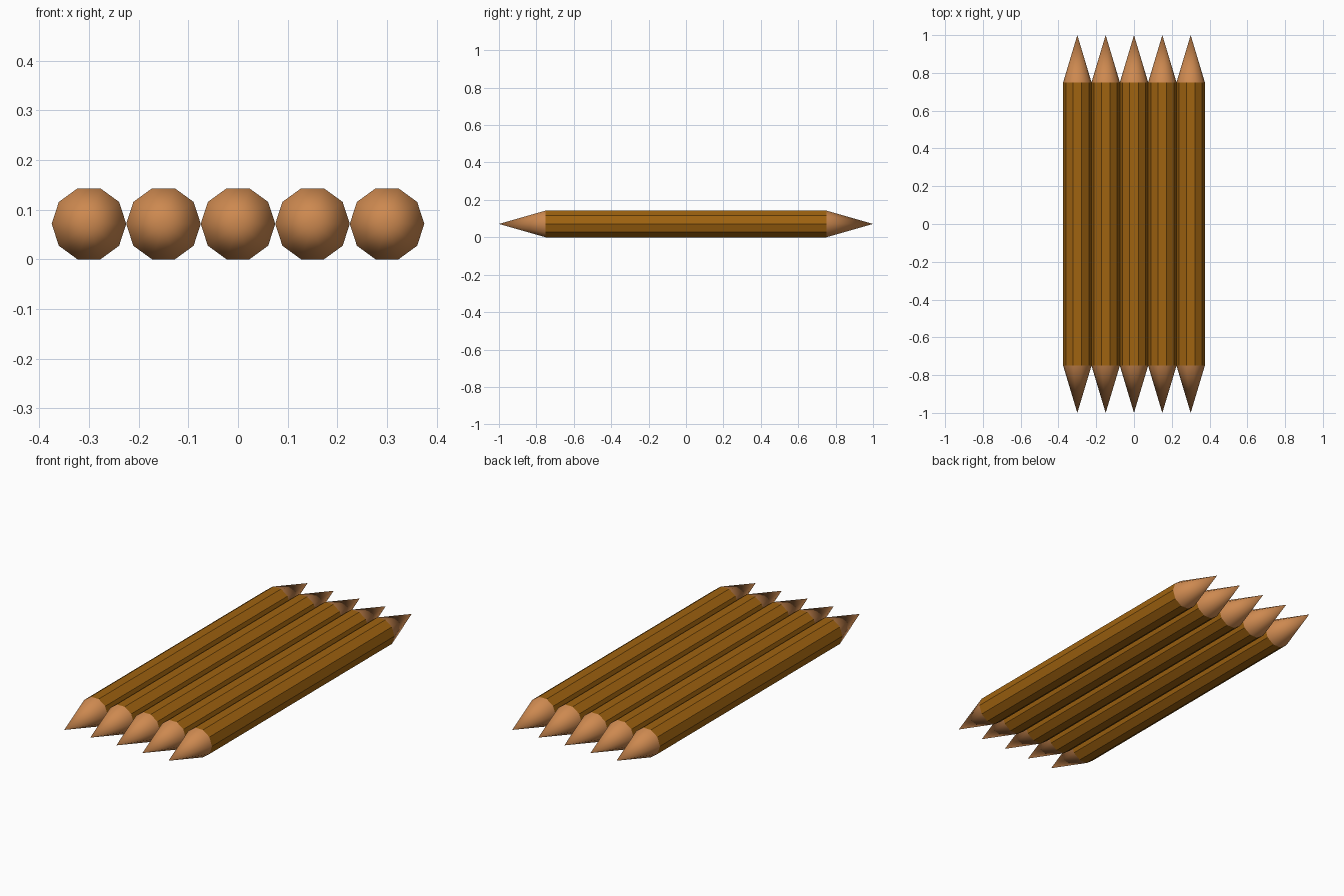
import bpy
import bmesh
from math import pi, cos
from mathutils import Matrix

if "Cube" in bpy.data.objects:
    bpy.data.objects.remove(bpy.data.objects["Cube"])

SIDES = 10
RADIUS = 0.075
SPACING = 0.15
BODY_HALF = 0.75
TIP_LEN = 0.25
AXIS_Z = RADIUS * cos(pi / SIDES)      # lower flat rests on z = 0


def material(name, color):
    mat = bpy.data.materials.new(name)
    mat.diffuse_color = color
    mat.use_nodes = True
    mat.node_tree.nodes["Principled BSDF"].inputs["Base Color"].default_value = mat.diffuse_color
    return mat


def cone_part(name, x, y, length, tip_radius, direction, mat, caps, smooth):
    """Ten-sided cone or cylinder lying along y, pointing towards +y or -y."""
    bm = bmesh.new()
    bmesh.ops.create_cone(bm, cap_ends=caps, segments=SIDES, radius1=RADIUS,
                          radius2=tip_radius, depth=length)
    # Put a vertex on the x axis so flats face up and down
    ang = min((v.co.to_2d().angle_signed((1, 0)) for v in bm.verts
               if v.co.to_2d().length > 0.01), key=abs)
    spin = Matrix.Rotation(ang, 4, 'Z')
    lay = Matrix.Rotation(-direction * pi / 2, 4, 'X')
    bmesh.ops.transform(bm, matrix=lay @ spin, verts=bm.verts)
    bmesh.ops.remove_doubles(bm, verts=bm.verts, dist=1e-5)
    for f in bm.faces:
        f.smooth = smooth
    mesh = bpy.data.meshes.new(name)
    bm.to_mesh(mesh)
    bm.free()
    mesh.materials.append(mat)
    obj = bpy.data.objects.new(name, mesh)
    obj.location = (x, y, AXIS_Z)
    bpy.context.collection.objects.link(obj)


bark = material("stake_wood", (0.35, 0.125, 0.005, 1))
cut_wood = material("cut_wood", (0.61, 0.25, 0.08, 1))

# Row of five stakes, each sharpened at both ends
for i in range(5):
    x = (i - 2) * SPACING
    cone_part(f"stake_body_{i + 1}", x, 0, 2 * BODY_HALF, RADIUS, 1, bark, True, False)
    for side, label in ((-1, "front"), (1, "back")):
        cone_part(f"{label}_tip_{i + 1}", x, side * (BODY_HALF + TIP_LEN / 2),
                  TIP_LEN, 0, side, cut_wood, False, True)
